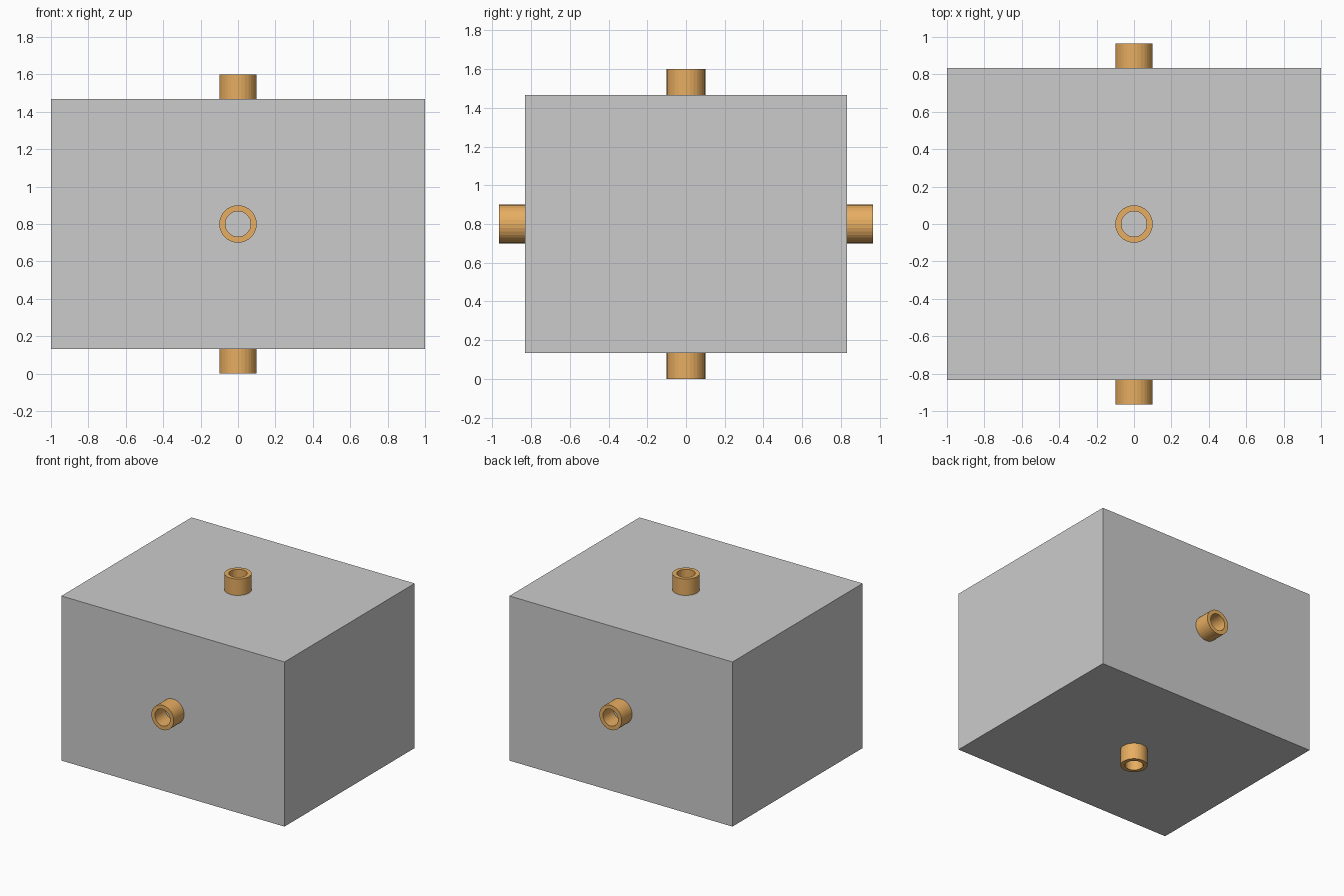
import bpy, bmesh, math
from mathutils import Matrix, Vector

if "Cube" in bpy.data.objects:
    bpy.data.objects.remove(bpy.data.objects["Cube"])

HALF = Vector((1.0, 0.833, 0.667))   # half size of the box
CENTRE = Vector((0, 0, 0.8))
LENGTH, SINK = 0.133, 0.003          # pipe stub length and overlap into box
OUTER, INNER, SIDES = 0.1, 0.068, 32

copper = bpy.data.materials.new("copper")
copper.diffuse_color = (0.8, 0.42, 0.12, 1)
copper.use_nodes = True
copper.node_tree.nodes["Principled BSDF"].inputs["Base Color"].default_value = copper.diffuse_color


def add_object(name, bm, material=None):
    bmesh.ops.recalc_face_normals(bm, faces=bm.faces)
    mesh = bpy.data.meshes.new(name)
    bm.to_mesh(mesh)
    bm.free()
    obj = bpy.data.objects.new(name, mesh)
    bpy.context.collection.objects.link(obj)
    if material:
        mesh.materials.append(material)
    return obj


def pipe_stub(name, direction, face_distance):
    """Hollow round pipe standing on one face of the box."""
    bm = bmesh.new()
    profile = [(OUTER, -SINK), (OUTER, LENGTH), (INNER, LENGTH), (INNER, -SINK)]
    rings = [[bm.verts.new((r * math.cos(math.tau * i / SIDES),
                            r * math.sin(math.tau * i / SIDES), z))
              for i in range(SIDES)] for r, z in profile]
    for k in range(4):
        a, b = rings[k], rings[(k + 1) % 4]
        for i in range(SIDES):
            j = (i + 1) % SIDES
            bm.faces.new((a[i], a[j], b[j], b[i]))
    obj = add_object(name, bm, copper)
    d = Vector(direction)
    obj.matrix_world = (Matrix.Translation(CENTRE + d * face_distance)
                        @ d.to_track_quat('Z', 'Y').to_matrix().to_4x4())


# Main box
box = bmesh.new()
bmesh.ops.create_cube(box, size=2.0)
bmesh.ops.scale(box, vec=HALF, verts=box.verts)
add_object("box_body", box).location = CENTRE

# Four pipe stubs: front, back, top, bottom
pipe_stub("front_pipe", (0, -1, 0), HALF.y)
pipe_stub("back_pipe", (0, 1, 0), HALF.y)
pipe_stub("top_pipe", (0, 0, 1), HALF.z)
pipe_stub("bottom_pipe", (0, 0, -1), HALF.z)
